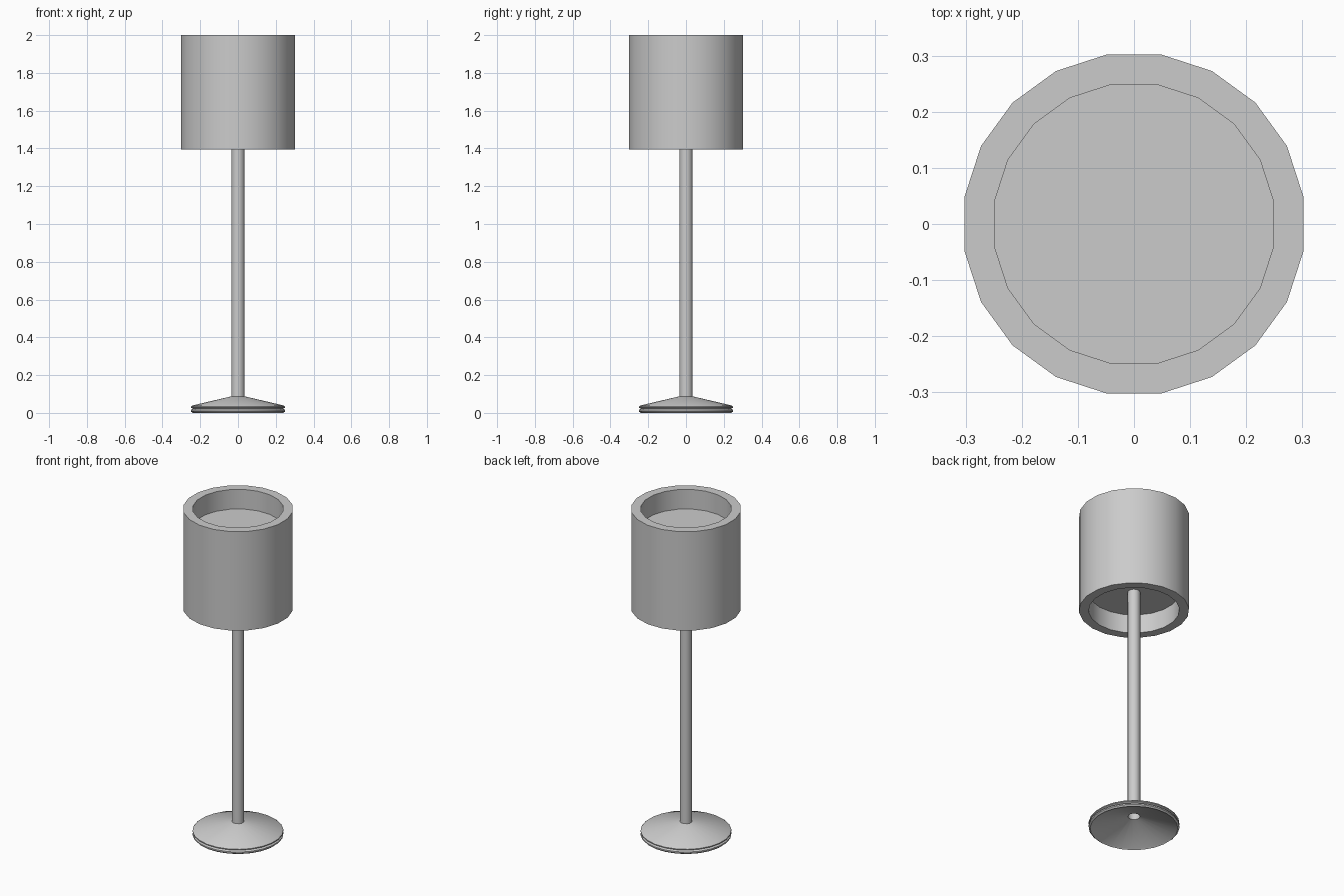
import bpy, bmesh, math

if "Cube" in bpy.data.objects:
    bpy.data.objects.remove(bpy.data.objects["Cube"])


def lathe(name, profile, sides, cap=False, closed=False, angle=30):
    """Spin a list of (radius, z) points around the z axis."""
    bm = bmesh.new()
    rings = []
    for r, z in profile:
        ring = []
        for i in range(sides):
            a = 2 * math.pi * (i + 0.5) / sides
            ring.append(bm.verts.new((r * math.cos(a), r * math.sin(a), z)))
        rings.append(ring)
    pairs = list(zip(rings, rings[1:]))
    if closed:
        pairs.append((rings[-1], rings[0]))
    for a, b in pairs:
        for i in range(sides):
            j = (i + 1) % sides
            bm.faces.new((a[i], a[j], b[j], b[i]))
    if cap:
        bm.faces.new(rings[0])
        bm.faces.new(rings[-1])
    bmesh.ops.recalc_face_normals(bm, faces=bm.faces)
    mesh = bpy.data.meshes.new(name)
    bm.to_mesh(mesh)
    bm.free()
    obj = bpy.data.objects.new(name, mesh)
    bpy.context.collection.objects.link(obj)
    bpy.ops.object.select_all(action='DESELECT')
    obj.select_set(True)
    bpy.context.view_layer.objects.active = obj
    bpy.ops.object.shade_smooth_by_angle(angle=math.radians(angle))
    return obj


# Lampshade: thick drum with recessed discs above and below
lathe("lampshade", [(0.252, 1.88), (0.252, 2.0), (0.306, 2.0),
                    (0.306, 1.395), (0.252, 1.395), (0.252, 1.51)],
      20, cap=True)

# Pole: open tube from the base up to the lower disc
lathe("pole", [(0.035, 0.075), (0.035, 1.51)], 12, angle=35)

# Base: thin conical shell with a grooved rim, hollow underneath
lathe("base", [(0.034, 0.088), (0.245, 0.039), (0.252, 0.033),
               (0.252, 0.028), (0.240, 0.022), (0.252, 0.016),
               (0.252, 0.008), (0.243, 0.0), (0.236, 0.006),
               (0.033, 0.075)], 24, closed=True)
